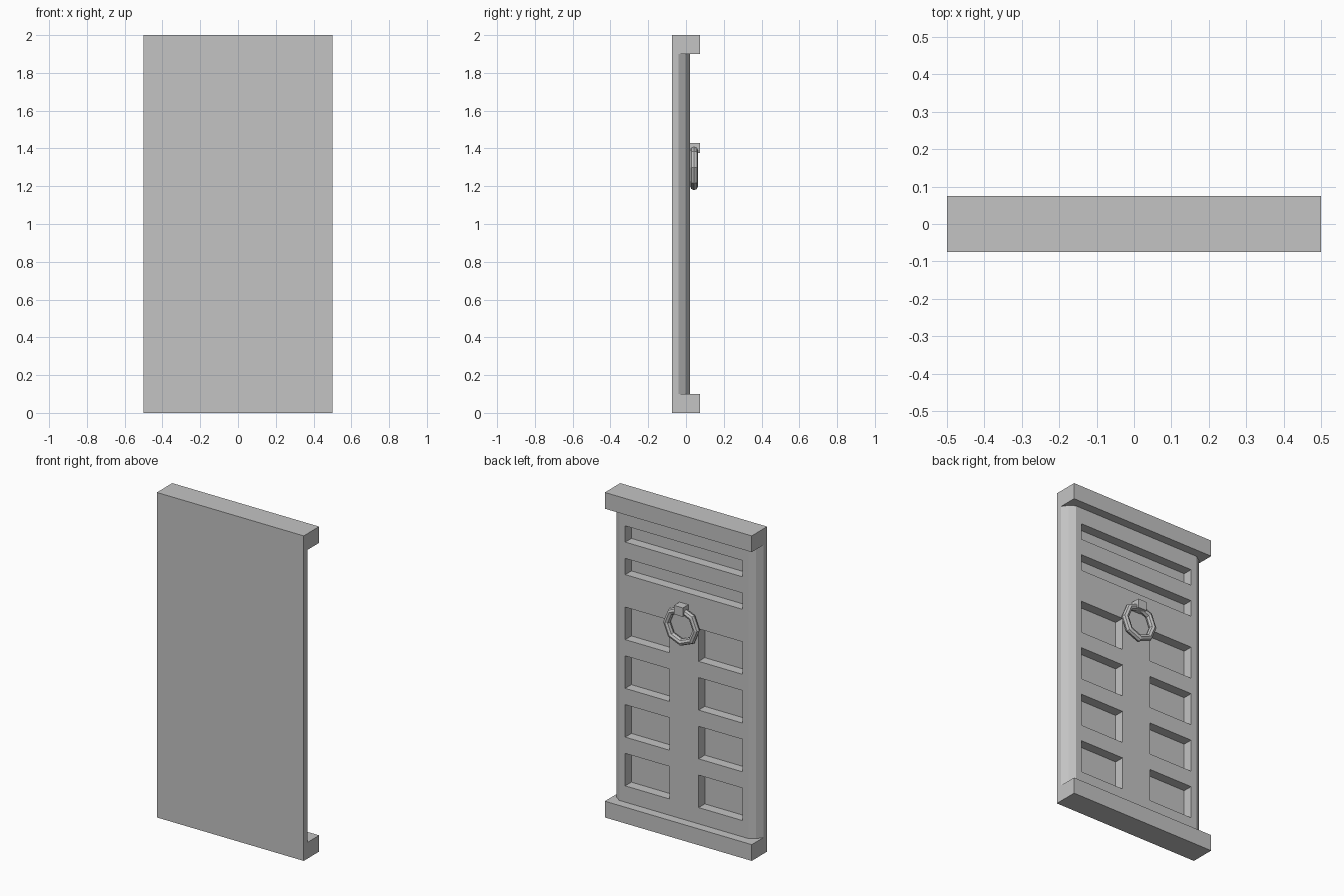
import bpy, bmesh, math

cube = bpy.data.objects.get("Cube")
if cube:
    bpy.data.objects.remove(cube, do_unlink=True)

grey = bpy.data.materials.new("plain_grey")
grey.use_nodes = True
grey.diffuse_color = (0.55, 0.55, 0.55, 1)
grey.node_tree.nodes["Principled BSDF"].inputs["Base Color"].default_value = grey.diffuse_color


def make_object(name, bm):
    bmesh.ops.recalc_face_normals(bm, faces=bm.faces)
    mesh = bpy.data.meshes.new(name)
    bm.to_mesh(mesh)
    bm.free()
    mesh.materials.append(grey)
    obj = bpy.data.objects.new(name, mesh)
    bpy.context.collection.objects.link(obj)
    return obj


def add_box(bm, x, y, z):
    """Add a box from (low, high) ranges along each axis."""
    verts = bmesh.ops.create_cube(bm, size=1)["verts"]
    for v in verts:
        for axis, (low, high) in enumerate((x, y, z)):
            v.co[axis] = high if v.co[axis] > 0 else low


def box(name, x, y, z):
    bm = bmesh.new()
    add_box(bm, x, y, z)
    return make_object(name, bm)


# Flat plate with a thick beam at the top and bottom
FULL = (-0.5, 0.5)
box("front_plate", FULL, (-0.075, -0.04), (0.1, 1.9))
box("bottom_beam", FULL, (-0.075, 0.075), (0, 0.1))
box("top_beam", FULL, (-0.075, 0.075), (1.9, 2))

# Raised door panel with sloped side edges
half = [(0.49, -0.06), (0.5, -0.04), (0.475, -0.003), (0.44, 0.02)]
profile = half + [(-x, y) for x, y in reversed(half)]
bm = bmesh.new()
base = bm.faces.new([bm.verts.new((x, y, 0.1)) for x, y in profile])
top = bmesh.ops.extrude_face_region(bm, geom=[base])["geom"]
for v in top:
    if isinstance(v, bmesh.types.BMVert):
        v.co.z = 1.9
panel = make_object("door_panel", bm)

# Sunk rectangles: two wide ones above four pairs
bm = bmesh.new()
DEPTH = (-0.045, 0.1)
for z in (1.5, 1.7):
    add_box(bm, (-0.4, 0.4), DEPTH, (z, z + 0.1))
for row in range(4):
    z = 0.2 + 0.3 * row
    for x in ((-0.4, -0.1), (0.1, 0.4)):
        add_box(bm, x, DEPTH, (z, z + 0.2))
cutter = make_object("recess_cutter", bm)
cutter.hide_render = True

cut = panel.modifiers.new("recesses", "BOOLEAN")
cut.operation = "DIFFERENCE"
cut.solver = "EXACT"
cut.object = cutter
bpy.context.view_layer.objects.active = panel
bpy.ops.object.modifier_apply(modifier=cut.name)
bpy.data.objects.remove(cutter, do_unlink=True)

# Knocker: eight-sided ring hung from a small block
bpy.ops.mesh.primitive_torus_add(
    major_segments=8, minor_segments=8, major_radius=0.1, minor_radius=0.021,
    location=(0, 0.043, 1.3), rotation=(math.pi / 2, 0, 0))
ring = bpy.context.object
ring.name = "knocker_ring"
ring.data.materials.append(grey)
box("knocker_block", (-0.03, 0.03), (0.01, 0.073), (1.375, 1.43))
